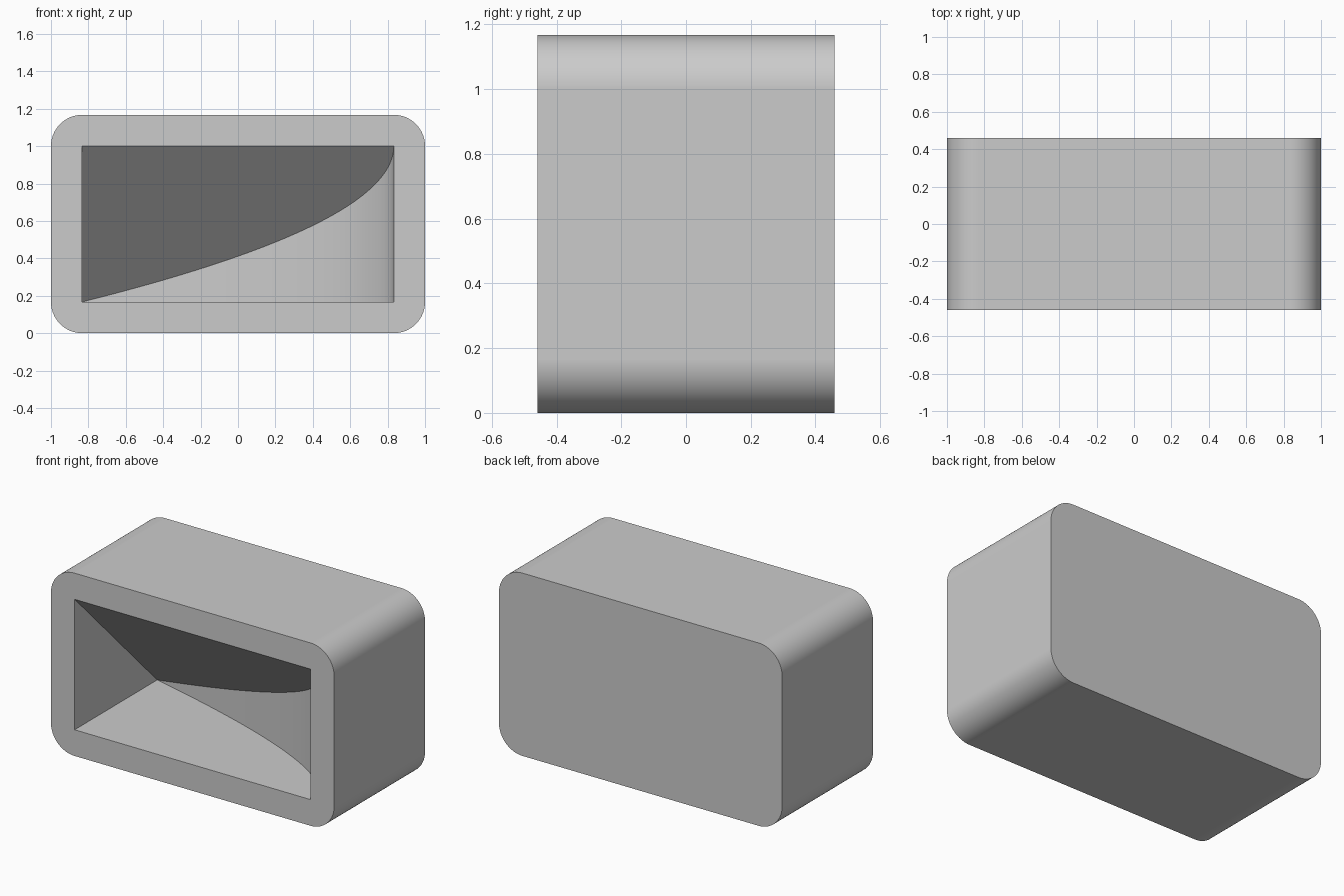
import bpy
import bmesh
import math

old = bpy.data.objects.get("Cube")
if old:
    bpy.data.objects.remove(old, do_unlink=True)

WIDTH, DEPTH, HEIGHT = 2.0, 0.917, 1.167
RIM = 0.167
SIDE = WIDTH / 2 - RIM
TOP = HEIGHT - RIM
REACH = TOP - RIM          # pocket is as deep as it is tall
FRONT = -DEPTH / 2

grey = bpy.data.materials.new("light grey")
grey.use_nodes = True
colour = (0.6, 0.6, 0.6, 1)
grey.diffuse_color = colour
grey.node_tree.nodes["Principled BSDF"].inputs["Base Color"].default_value = colour


def finish(name, bm):
    bmesh.ops.recalc_face_normals(bm, faces=bm.faces)
    mesh = bpy.data.meshes.new(name)
    bm.to_mesh(mesh)
    bm.free()
    mesh.materials.append(grey)
    obj = bpy.data.objects.new(name, mesh)
    bpy.context.collection.objects.link(obj)
    return obj


# Housing: block with its four front-to-back edges rounded
bm = bmesh.new()
bmesh.ops.create_cube(bm, size=1)
for v in bm.verts:
    v.co = (v.co.x * WIDTH, v.co.y * DEPTH, (v.co.z + 0.5) * HEIGHT)
long_edges = [e for e in bm.edges
              if abs(e.verts[0].co.y - e.verts[1].co.y) > DEPTH / 2]
bmesh.ops.bevel(bm, geom=long_edges, offset=RIM, segments=20, profile=0.5,
                affect='EDGES')
housing = finish("housing", bm)

# Pocket: parabolic side wall under a ceiling sloping back at 45 degrees
STEPS = 48
EXTRA = 0.05
depths = [-EXTRA] + [REACH * i / STEPS for i in range(STEPS)]
bm = bmesh.new()
floor, ceiling = [], []
for d in depths:
    x = SIDE - 2 * SIDE * (max(d, 0) / REACH) ** 2
    floor.append(bm.verts.new((x, FRONT + d, RIM)))
    ceiling.append(bm.verts.new((x, FRONT + d, TOP - d)))
apex = bm.verts.new((-SIDE, FRONT + REACH, RIM))
low = bm.verts.new((-SIDE, FRONT - EXTRA, RIM))
high = bm.verts.new((-SIDE, FRONT - EXTRA, TOP + EXTRA))
for i in range(STEPS):
    bm.faces.new((floor[i], floor[i + 1], ceiling[i + 1], ceiling[i]))
bm.faces.new((floor[-1], apex, ceiling[-1]))
bm.faces.new(floor + [apex, low])
bm.faces.new(ceiling + [apex, high])
bm.faces.new((low, apex, high))
bm.faces.new((low, high, ceiling[0], floor[0]))
cutter = finish("pocket_cutter", bm)
cutter.hide_render = True

# Cut the pocket and shade the rounded surfaces
bpy.ops.object.select_all(action='DESELECT')
housing.select_set(True)
bpy.context.view_layer.objects.active = housing
cut = housing.modifiers.new("pocket", 'BOOLEAN')
cut.operation = 'DIFFERENCE'
cut.solver = 'EXACT'
cut.object = cutter
bpy.ops.object.modifier_apply(modifier=cut.name)
bpy.data.objects.remove(cutter, do_unlink=True)
bpy.ops.object.shade_smooth_by_angle(angle=math.radians(30))
weighted = housing.modifiers.new("even_shading", 'WEIGHTED_NORMAL')
weighted.keep_sharp = True
